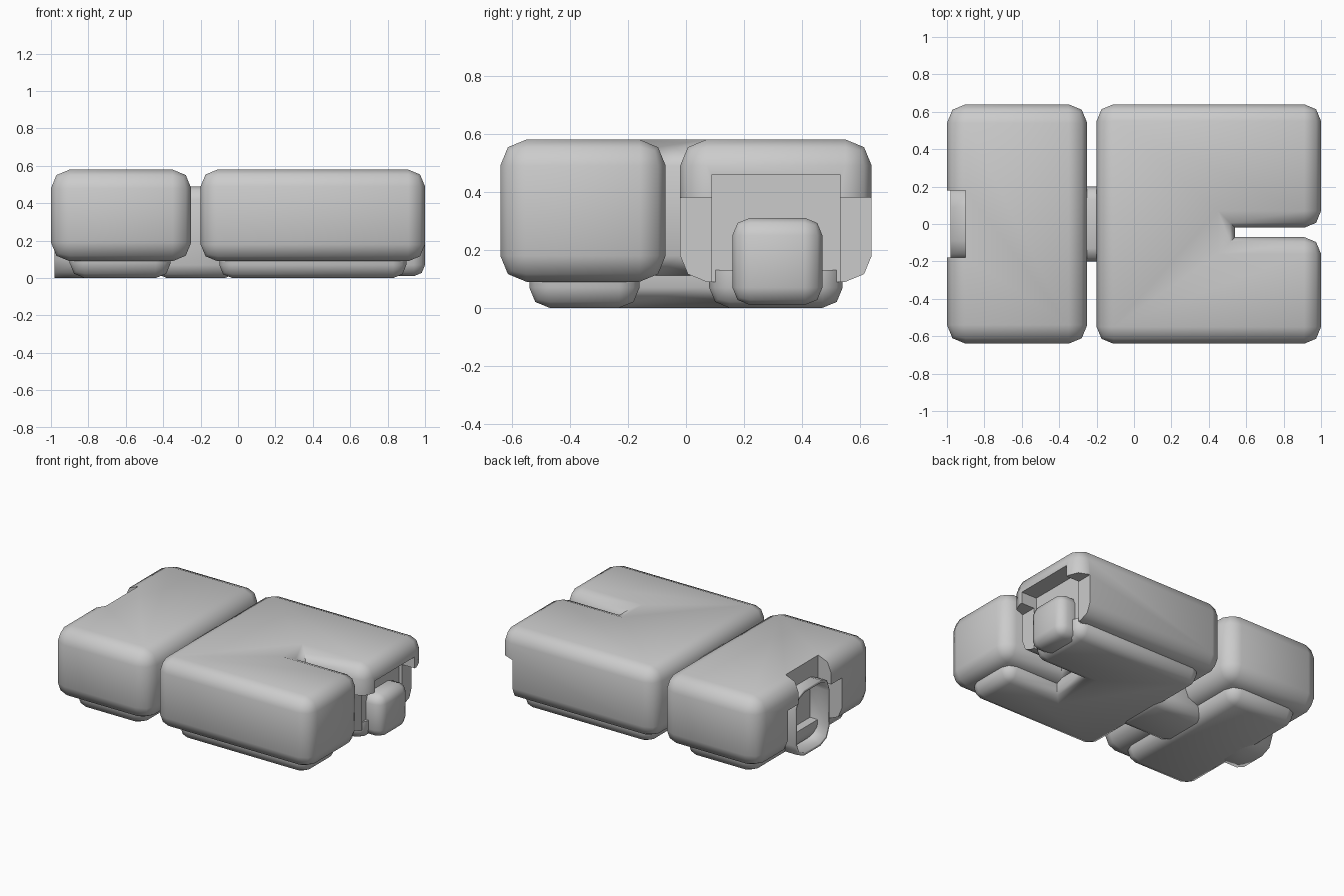
import bpy, bmesh, math
from mathutils import Vector

if "Cube" in bpy.data.objects:
    bpy.data.objects.remove(bpy.data.objects["Cube"])


def finish(bm, name):
    bmesh.ops.recalc_face_normals(bm, faces=bm.faces)
    me = bpy.data.meshes.new(name)
    bm.to_mesh(me)
    bm.free()
    ob = bpy.data.objects.new(name, me)
    bpy.context.collection.objects.link(ob)
    return ob


def prism(name, outline, z0, z1, r=0.0, keep=(), edge_test=None):
    """Extrude an outline; round its edges except upright ones at 'keep' corners."""
    bm = bmesh.new()
    bottom = bm.faces.new([bm.verts.new((x, y, z0)) for x, y in outline])
    ext = bmesh.ops.extrude_face_region(bm, geom=[bottom], use_keep_orig=True)
    top = [v for v in ext["geom"] if isinstance(v, bmesh.types.BMVert)]
    bmesh.ops.translate(bm, verts=top, vec=(0, 0, z1 - z0))
    if r:
        corners = [Vector(outline[i]) for i in keep]

        def rounded(e):
            a, b = e.verts[0].co, e.verts[1].co
            upright = abs(a.z - b.z) > 1e-4
            if upright and any((a.xy - c).length < 1e-4 for c in corners):
                return False
            return edge_test is None or edge_test(a, b)
        bmesh.ops.recalc_face_normals(bm, faces=bm.faces)
        bmesh.ops.bevel(bm, geom=[e for e in bm.edges if rounded(e)], offset=r,
                        segments=2, profile=0.5, affect='EDGES', clamp_overlap=False)
    return finish(bm, name)


def rect(x0, x1, y0, y1):
    return [(x0, y0), (x1, y0), (x1, y1), (x0, y1)]


def cut(ob, *boxes):
    for i, (x0, x1, y0, y1, z0, z1) in enumerate(boxes):
        c = prism(ob.name + "_cutter_%d" % i, rect(x0, x1, y0, y1), z0, z1)
        c.hide_render = True
        c.hide_viewport = False
        c.display_type = 'WIRE'
        m = ob.modifiers.new("recess", 'BOOLEAN')
        m.operation, m.solver, m.object = 'DIFFERENCE', 'EXACT', c
        bpy.context.view_layer.objects.active = ob
        bpy.ops.object.modifier_apply(modifier=m.name)
        bpy.data.objects.remove(c)


def not_top(a, b):
    return not (a.z > 0.1 and b.z > 0.1)


parts = []

# left block with a top notch and an undercut around the socket
left = prism("left_block", rect(-1, -0.25, -0.64, 0.64), 0.09, 0.58, 0.1)
cut(left, (-1.2, -0.9, -0.18, 0.18, 0, 0.7), (-1.2, -0.84, -0.3, 0.3, 0, 0.40))

# right block with a long slot and an undercut beneath the lip
outline = [(-0.2, -0.64), (1, -0.64), (1, -0.07), (0.54, -0.07),
           (0.54, -0.02), (1, -0.02), (1, 0.64), (-0.2, 0.64)]
right = prism("right_block", outline, 0.09, 0.58, 0.09, keep=(3, 4))
cut(right, (0.9, 1.2, -0.03, 0.7, 0, 0.38), (0.88, 1.2, 0.09, 0.53, 0, 0.46))

# plinths under both blocks
left_base = prism("left_base", rect(-0.9, -0.36, -0.54, 0.54), 0, 0.13, 0.08, edge_test=not_top)
slot = [(-0.1, -0.54), (0.9, -0.54), (0.9, -0.16), (0.5, -0.16),
        (0.5, 0.08), (0.9, 0.08), (0.9, 0.54), (-0.1, 0.54)]
right_base = prism("right_base", slot, 0, 0.13, 0.07, keep=(3, 4), edge_test=not_top)
parts += [left, right, left_base, right_base]

# neck joining the two blocks
neck = prism("connecting_neck", rect(-0.45, 0.0, -0.2, 0.2), 0.0, 0.49, 0.07)
# plug below the right lip
plug = prism("end_plug", rect(0.8, 1.0, 0.16, 0.47), 0.01, 0.31, 0.06)
parts += [neck, plug]

# open socket on the left end
socket = prism("end_socket", rect(-0.98, -0.8, -0.19, 0.19), 0.0, 0.46, 0.1,
               edge_test=lambda a, b: abs(a.x - b.x) > 0.05)
bm = bmesh.new()
bm.from_mesh(socket.data)
bmesh.ops.delete(bm, geom=[f for f in bm.faces if f.calc_center_median().x < -0.97],
                 context='FACES')
bm.to_mesh(socket.data)
bm.free()
shell = socket.modifiers.new("wall", 'SOLIDIFY')
shell.thickness = 0.02
parts.append(socket)

# smooth the rounded corners
for ob in parts:
    bpy.ops.object.select_all(action='DESELECT')
    ob.select_set(True)
    bpy.context.view_layer.objects.active = ob
    bpy.ops.object.shade_smooth_by_angle(angle=math.radians(50))
